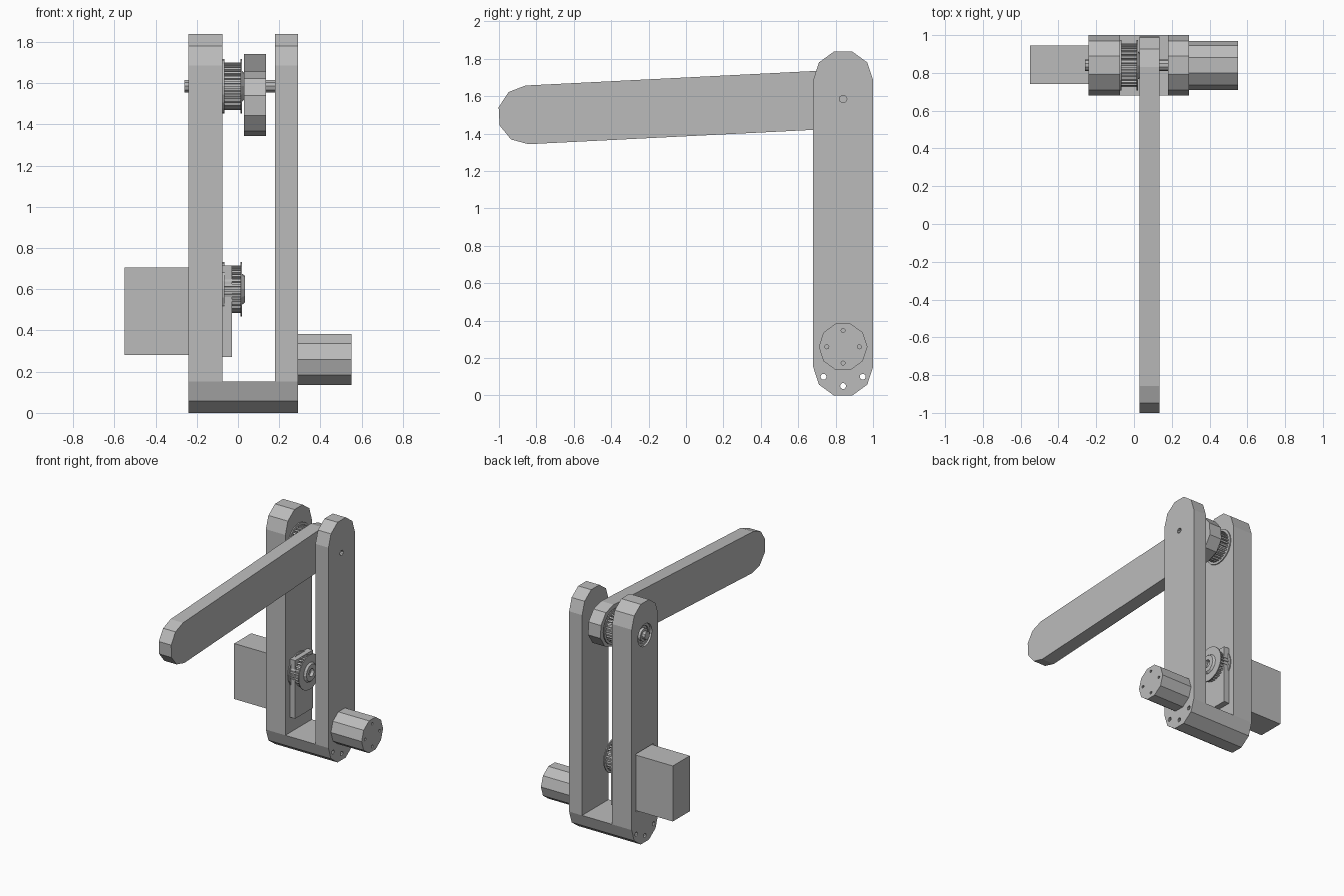
import bpy, bmesh
from math import cos, sin, pi, radians

cube = bpy.data.objects.get("Cube")
if cube:
    bpy.data.objects.remove(cube)

# One plain grey for every part
grey = bpy.data.materials.new("plain grey")
grey.use_nodes = True
GREY = (0.5, 0.5, 0.5, 1)
grey.diffuse_color = GREY
grey.node_tree.nodes["Principled BSDF"].inputs["Base Color"].default_value = GREY

AXIS_Y = 0.84        # shared centre line of frame, motors and pulleys
PIVOT_Z = 1.585
SERVO_Z = 0.6


def ring(y, z, r, n=10, start=0.0):
    """Regular polygon in the side plane."""
    return [(y + r * cos(start + 2 * pi * i / n), z + r * sin(start + 2 * pi * i / n))
            for i in range(n)]


def rect(y0, y1, z0, z1):
    return [(y0, z0), (y1, z0), (y1, z1), (y0, z1)]


def capsule(a, b, r, angle):
    """Bar outline with faceted ends, from centre a to centre b along angle."""
    pts = []
    for (y, z), turn in ((b, -pi / 2), (a, pi / 2)):
        pts += [(y + r * cos(angle + turn + pi * i / 5),
                 z + r * sin(angle + turn + pi * i / 5)) for i in range(6)]
    return pts


def prism(bm, pts, x0, x1, taper=1.0):
    """Extrude a side outline across x, optionally narrowing the far end."""
    cy = sum(p[0] for p in pts) / len(pts)
    cz = sum(p[1] for p in pts) / len(pts)
    near = [bm.verts.new((x0, y, z)) for y, z in pts]
    far = [bm.verts.new((x1, cy + (y - cy) * taper, cz + (z - cz) * taper)) for y, z in pts]
    faces = [bm.faces.new(near), bm.faces.new(far)]
    for i in range(len(pts)):
        j = (i + 1) % len(pts)
        faces.append(bm.faces.new((near[i], near[j], far[j], far[i])))
    bmesh.ops.recalc_face_normals(bm, faces=faces)


def make(name, solids):
    bm = bmesh.new()
    for s in solids:
        prism(bm, *s)
    mesh = bpy.data.meshes.new(name)
    bm.to_mesh(mesh)
    bm.free()
    mesh.materials.append(grey)
    obj = bpy.data.objects.new(name, mesh)
    bpy.context.collection.objects.link(obj)
    return obj


def part(name, solids, cuts=()):
    """Build a part and cut its holes."""
    obj = make(name, solids)
    if cuts:
        cutter = make(name + "_cutter", cuts)
        cutter.hide_render = True
        mod = obj.modifiers.new("holes", "BOOLEAN")
        mod.operation = "DIFFERENCE"
        mod.solver = "EXACT"
        mod.object = cutter
        bpy.context.view_layer.objects.active = obj
        bpy.ops.object.modifier_apply(modifier=mod.name)
        bpy.data.objects.remove(cutter)
    return obj


# Upright frame: two plates joined by a base, with window, bearing and mounting holes
frame_cuts = [
    (rect(0.6, 1.1, 0.152, 2.0), -0.075, 0.18),
    (rect(0.735, 0.95, 0.27, 0.715), -0.3, -0.03),
    (ring(AXIS_Y, PIVOT_Z, 0.085, 20), -0.3, -0.03),
    (ring(AXIS_Y, PIVOT_Z, 0.02), 0.1, 0.35),
]
for y, z in ((0.735, 0.10), (AXIS_Y, 0.05), (0.945, 0.10)):
    frame_cuts.append((ring(y, z, 0.016), -0.3, 0.35))
part("frame", [(capsule((AXIS_Y, 0.152), (AXIS_Y, 1.686), 0.16, pi / 2), -0.24, 0.29)],
     frame_cuts)

# Swinging arm
part("arm", [(capsule((-0.85, 1.5), (AXIS_Y, PIVOT_Z), 0.157, radians(2.9)), 0.03, 0.135)])

# Pivot shaft and its bearing
part("pivot_shaft", [(ring(AXIS_Y, PIVOT_Z, 0.031), -0.26, 0.18)])
part("bearing", [(ring(AXIS_Y, PIVOT_Z, 0.085, 20), -0.225, -0.09)],
     [(ring(AXIS_Y, PIVOT_Z, 0.065, 20), -0.3, -0.215)])
part("bearing_hub", [(ring(AXIS_Y, PIVOT_Z, 0.048, 20), -0.235, -0.1)])


def pulley(name, z, hub):
    """Toothed belt pulley with two flanges and a hub."""
    teeth = []
    count = 28
    for i in range(count):
        for step, r in ((0, 0.115), (0.5, 0.115), (0.55, 0.1), (0.95, 0.1)):
            a = 2 * pi * (i + step) / count
            teeth.append((AXIS_Y + r * cos(a), z + r * sin(a)))
    bore = [(ring(AXIS_Y, z, 0.03, 12), -0.2, 0.1)]
    part(name + "_teeth", [(teeth, -0.067, 0.012)], bore)
    for side, x in (("inner", -0.074), ("outer", 0.012)):
        part(f"{name}_{side}_flange", [(ring(AXIS_Y, z, 0.133, 20), x, x + 0.008)], bore)
    part(name + "_hub", [(ring(AXIS_Y, z, 0.075, 12), 0.02, hub, 0.85)], bore)


pulley("arm_pulley", PIVOT_Z, 0.03)
pulley("servo_pulley", SERVO_Z, 0.035)

# Servo: body, slotted mounting flange, gear boss and output shaft
part("servo_body", [(rect(0.74, 0.945, 0.28, 0.705), -0.55, -0.16)])
slots = []
for y in (0.79, 0.895):
    for z, end in ((0.245, 0.2), (0.74, 0.785)):
        slots.append((ring(y, z, 0.02), -0.3, -0.2))
    slots.append((rect(y - 0.008, y + 0.008, 0.2, 0.23), -0.3, -0.2))
    slots.append((rect(y - 0.008, y + 0.008, 0.755, 0.8), -0.3, -0.2))
part("servo_flange", [(rect(0.74, 0.945, 0.21, 0.775), -0.27, -0.2401)], slots)
part("servo_boss", [(ring(AXIS_Y, SERVO_Z, 0.09, 20), -0.17, -0.12)])
part("servo_cap", [(rect(0.79, 0.89, 0.31, 0.42), -0.17, -0.14)])
part("servo_shaft", [(ring(AXIS_Y, SERVO_Z, 0.0295, 12), -0.13, 0.01)])

# Side cylinder with four screw holes in its end
screw_holes = [(ring(y, z, 0.011, 8), 0.5, 0.6)
               for y, z in ring(AXIS_Y, 0.26, 0.087, 4)]
part("side_cylinder", [(ring(AXIS_Y, 0.26, 0.13), 0.29, 0.55)], screw_holes)
